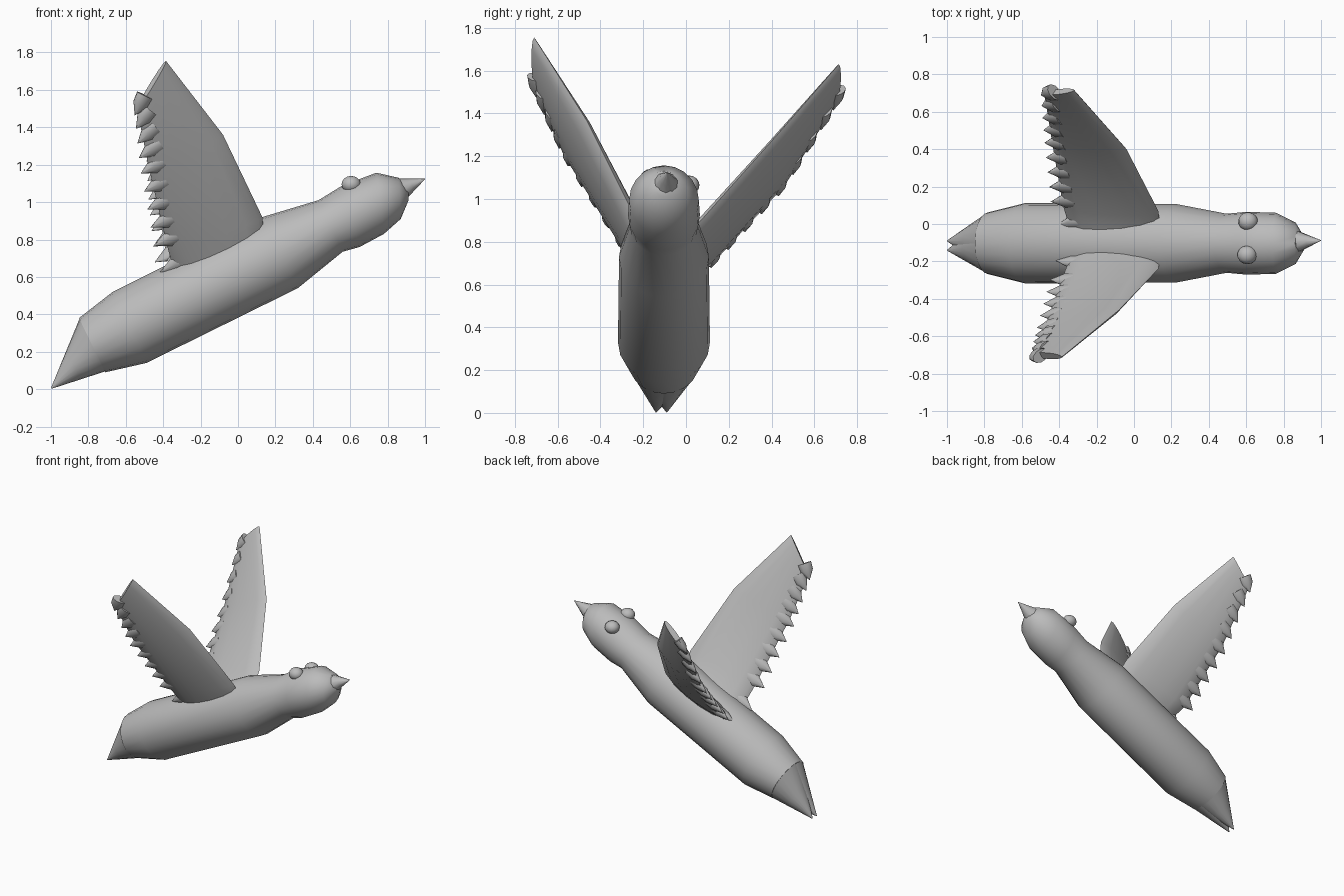
import bpy, bmesh, math
from mathutils import Vector

if "Cube" in bpy.data.objects:
    bpy.data.objects.remove(bpy.data.objects["Cube"])

CY = -0.103          # centre plane of the body
grey = bpy.data.materials.new("plain_grey")
grey.diffuse_color = (0.5, 0.5, 0.5, 1)
grey.use_nodes = True
grey.node_tree.nodes["Principled BSDF"].inputs["Base Color"].default_value = grey.diffuse_color


def finish(name, bm, angle=40):
    bmesh.ops.recalc_face_normals(bm, faces=bm.faces)
    me = bpy.data.meshes.new(name)
    bm.to_mesh(me)
    bm.free()
    ob = bpy.data.objects.new(name, me)
    bpy.context.collection.objects.link(ob)
    me.materials.append(grey)
    bpy.ops.object.select_all(action='DESELECT')
    ob.select_set(True)
    bpy.context.view_layer.objects.active = ob
    bpy.ops.object.shade_smooth_by_angle(angle=math.radians(angle))
    return ob


def ring(centre, a, b, n):
    """Ellipse of n points around centre with half axes a and b."""
    return [centre + a * math.cos(2 * math.pi * i / n) + b * math.sin(2 * math.pi * i / n)
            for i in range(n)]


def loft(bm, rings):
    rows = [[bm.verts.new(p) for p in r] for r in rings]
    n = len(rows[0])
    for r, s in zip(rows, rows[1:]):
        for i in range(n):
            j = (i + 1) % n
            bm.faces.new((r[i], r[j], s[j], s[i]))
    bm.faces.new(rows[0])
    bm.faces.new(rows[-1])


def spike(bm, base, tip, a, b, n=10, bulge=0.75):
    """Pointed shape with a slightly rounded flank."""
    d = tip - base
    loft(bm, [ring(base, a, b, n),
              ring(base + d * 0.45, a * bulge, b * bulge, n),
              ring(tip, a * 0.02, b * 0.02, n)])


# Body and head: slanted rings given as top x, z, bottom x, z, half width
stations = [(-0.85, 0.38, -0.71, 0.09, 0.165),
            (-0.67, 0.52, -0.49, 0.14, 0.215),
            (0.13, 0.92, 0.32, 0.54, 0.21),
            (0.43, 1.01, 0.56, 0.735, 0.158),
            (0.56, 1.09, 0.65, 0.76, 0.168),
            (0.74, 1.157, 0.78, 0.83, 0.163),
            (0.86, 1.13, 0.87, 0.91, 0.11),
            (0.912, 1.06, 0.912, 1.01, 0.03)]
bm = bmesh.new()
rings = []
for tx, tz, bx, bz, w in stations:
    top, bot = Vector((tx, CY, tz)), Vector((bx, CY, bz))
    rings.append(ring((top + bot) / 2, (top - bot) / 2, Vector((0, w, 0)), 20))
loft(bm, rings)
finish("body", bm)

# Tail: two overlapping cones that leave a small notch at the tip
bm = bmesh.new()
up = Vector((-0.07, 0, 0.145)) * 0.97
for s in (-1, 1):
    spike(bm, Vector((-0.78, CY + s * 0.012, 0.235)), Vector((-0.998, CY - 0.012 + s * 0.025, 0.005)),
          up, Vector((0, 0.148, 0)), 20, 0.56)
finish("tail", bm)

# Beak
bm = bmesh.new()
spike(bm, Vector((0.875, -0.095, 1.068)), Vector((1.0, -0.088, 1.124)),
      Vector((-0.02, 0, 0.058)), Vector((0, 0.06, 0)), 10, 0.55)
finish("beak", bm)

# Eyes
for name, c in (("right_eye", (0.605, -0.165, 1.095)), ("left_eye", (0.61, 0.013, 1.065))):
    bm = bmesh.new()
    bmesh.ops.create_uvsphere(bm, u_segments=14, v_segments=8, radius=0.05)
    for v in bm.verts:
        v.co = Vector((v.co.x * 1.05, v.co.y, v.co.z * 0.9)) + Vector(c)
    finish(name, bm)

# Wings: sections given as leading point, trailing point, thickness
wings = {
    "right": [((0.14, -0.19, 0.83), (-0.35, -0.20, 0.66), 0.12),
              ((0.13, -0.24, 0.92), (-0.38, -0.28, 0.77), 0.10),
              ((-0.08, -0.46, 1.36), (-0.48, -0.56, 1.20), 0.08),
              ((-0.385, -0.71, 1.755), (-0.54, -0.70, 1.50), 0.04)],
    "left": [((0.14, 0.0, 0.83), (-0.35, 0.0, 0.63), 0.12),
             ((0.13, 0.07, 0.90), (-0.38, 0.10, 0.69), 0.10),
             ((-0.04, 0.40, 1.27), (-0.44, 0.45, 1.06), 0.08),
             ((-0.32, 0.715, 1.63), (-0.48, 0.70, 1.45), 0.04)]}
for side, secs in wings.items():
    secs = [(Vector(l), Vector(t), h) for l, t, h in secs]
    span = (secs[3][0] + secs[3][1] - secs[0][0] - secs[0][1]).normalized()
    bm = bmesh.new()
    loft(bm, [ring((l + t) / 2, (l - t) / 2, (l - t).cross(span).normalized() * h / 2, 14)
              for l, t, h in secs])
    finish(side + "_wing", bm)

    # Feathers: a row of spikes along the trailing edge
    bm = bmesh.new()
    count = 10
    for i in range(count):
        f = i / (count - 1) * 2.97
        k = int(f)
        f -= k
        # even spacing along the visible part of the edge
        g = i / (count - 1)
        k, f = (0, g / 0.08) if g < 0.08 else (1, (g - 0.08) / 0.5) if g < 0.58 else (2, (g - 0.58) / 0.42)
        f = min(f, 0.97)
        l = secs[k][0].lerp(secs[k + 1][0], f)
        t = secs[k][1].lerp(secs[k + 1][1], f)
        d = (t - l).normalized()
        d = (d - span * 0.15).normalized()
        nrm = d.cross(span).normalized()
        edge = nrm.cross(d).normalized()
        reach = 0.075 - 0.045 * g
        spike(bm, t - d * 0.09, t + d * reach, edge * 0.052, nrm * 0.034, 10, 0.9)
    finish(side + "_wing_feathers", bm, 50)
